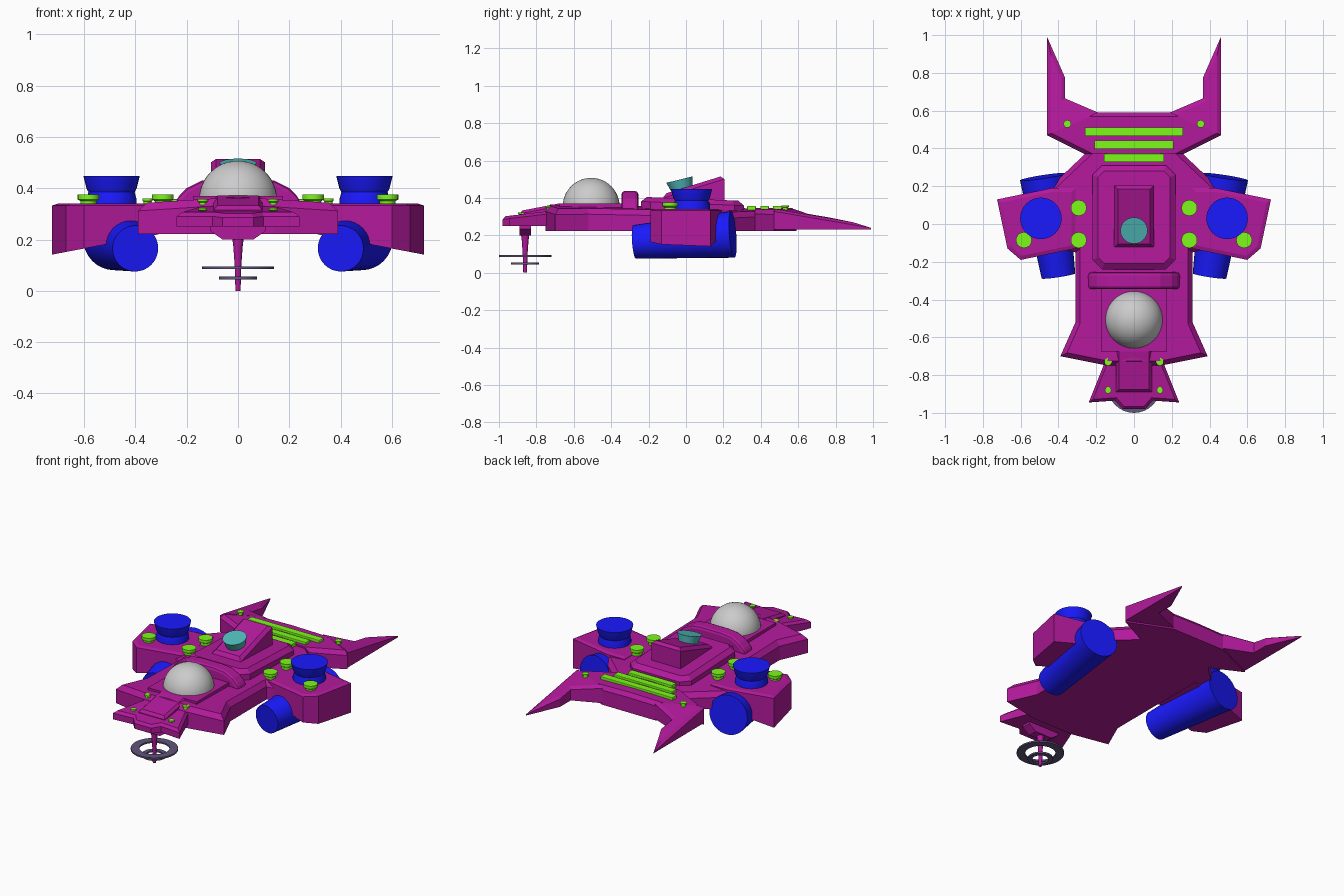
import bpy, bmesh
from math import sin, cos, pi, radians
from mathutils import Matrix, Vector

if "Cube" in bpy.data.objects:
    bpy.data.objects.remove(bpy.data.objects["Cube"])


def material(name, rgb):
    m = bpy.data.materials.new(name)
    m.diffuse_color = (*rgb, 1)
    m.use_nodes = True
    m.node_tree.nodes["Principled BSDF"].inputs["Base Color"].default_value = m.diffuse_color
    return m


PURPLE = material("purple", (0.45, 0.01, 0.33))
BLUE = material("blue", (0.01, 0.01, 1.0))
GREEN = material("green", (0.2, 0.95, 0.01))
TEAL = material("teal", (0.08, 0.5, 0.5))
DARK = material("dark", (0.12, 0.09, 0.2))


def finish(bm, name, mat, mirror=False, smooth=False):
    bmesh.ops.remove_doubles(bm, verts=bm.verts, dist=1e-5)
    bmesh.ops.recalc_face_normals(bm, faces=bm.faces)
    me = bpy.data.meshes.new(name)
    bm.to_mesh(me)
    bm.free()
    ob = bpy.data.objects.new(name, me)
    bpy.context.collection.objects.link(ob)
    if mat:
        me.materials.append(mat)
    if mirror:
        ob.modifiers.new("mirror", 'MIRROR')
    if smooth:
        bpy.ops.object.select_all(action='DESELECT')
        ob.select_set(True)
        bpy.context.view_layer.objects.active = ob
        bpy.ops.object.shade_smooth_by_angle(angle=radians(35))
    return ob


def inset(pts, d, seams):
    """Offset a counter-clockwise outline inwards, leaving seam edges in place."""
    n, out = len(pts), []
    normals = []
    for i in range(n):
        e = (Vector(pts[(i + 1) % n]) - Vector(pts[i])).normalized()
        still = i in seams or (pts[i][0] == 0 and pts[(i + 1) % n][0] == 0)
        normals.append((-e.y, e.x, 0 if still else d))
    for i, (x, y) in enumerate(pts):
        a, b, c = normals[i - 1]
        p, q, r = normals[i]
        det = a * q - b * p
        if abs(det) < 1e-3:
            out.append((x + a * c, y + b * c))
        else:
            out.append((x + (c * q - b * r) / det, y + (a * r - c * p) / det))
    return out


def plate(name, pts, bottom, top, width, drop, seams=()):
    """Half outline with a chamfered upper rim, mirrored across x = 0."""
    bm = bmesh.new()
    inner = inset(pts, width, seams)
    lo = [bm.verts.new((x, y, bottom(x, y))) for x, y in pts]
    mid = [bm.verts.new((x, y, top(x, y) - drop)) for x, y in pts]
    hi = [bm.verts.new((x, y, top(x, y))) for x, y in inner]
    caps = [bm.faces.new(lo[::-1]), bm.faces.new(hi)]
    n = len(pts)
    for i in range(n):
        j = (i + 1) % n
        if pts[i][0] == 0 and pts[j][0] == 0:
            continue
        bm.faces.new((lo[i], lo[j], mid[j], mid[i]))
        bm.faces.new((mid[i], mid[j], hi[j], hi[i]))
    bmesh.ops.triangulate(bm, faces=caps)
    return finish(bm, name, PURPLE, mirror=True)


def lathe(name, prof, mat, place=Matrix(), mirror=False, n=32, closed=False):
    """Spin an (r, z) profile about local z."""
    bm = bmesh.new()
    rings = [[bm.verts.new(place @ Vector((r * cos(2 * pi * k / n), r * sin(2 * pi * k / n), z)))
              for k in range(n)] for r, z in prof]
    pairs = list(zip(rings, rings[1:]))
    if closed:
        pairs.append((rings[-1], rings[0]))
    else:
        bm.faces.new(rings[0])
        bm.faces.new(rings[-1])
    for a, b in pairs:
        for k in range(n):
            m = (k + 1) % n
            bm.faces.new((a[k], a[m], b[m], b[k]))
    return finish(bm, name, mat, mirror, smooth=True)


def slab(name, half, y0, y1, mat, bevel=0):
    """Symmetric (x, z) profile extruded along y."""
    prof = half + [(-x, z) for x, z in reversed(half)]
    bm = bmesh.new()
    f = bm.faces.new([bm.verts.new((x, y0, z)) for x, z in prof])
    new = bmesh.ops.extrude_face_region(bm, geom=[f])["geom"]
    bmesh.ops.translate(bm, vec=(0, y1 - y0, 0),
                        verts=[v for v in new if isinstance(v, bmesh.types.BMVert)])
    ob = finish(bm, name, mat)
    if bevel:
        b = ob.modifiers.new("bevel", 'BEVEL')
        b.width, b.segments, b.limit_method = bevel, 2, 'ANGLE'
    return ob


def flat(z):
    return lambda x, y: z


# Main hull, tail deck and rear fins
plate("hull", [(0, -.75), (.14, -.75), (.39, -.70), (.31, -.52), (.31, -.15), (.44, -.12),
               (.44, .20), (.26, .37), (0, .37)],
      flat(.222), lambda x, y: .365 - .02 * (y + .7) - .06 * x, .025, .03, seams={7})
plate("tail_deck", [(0, .37), (.26, .37), (.46, .47), (.19, .59), (0, .59)],
      flat(.222), lambda x, y: .345 - .02 * x, .02, .025, seams={0, 2})
plate("tail_fin", [(.46, .47), (.46, .99), (.365, .775), (.365, .665), (.19, .59)],
      flat(.232), lambda x, y: .34 - .17 * (y - .47 - (.46 - x) * .444), .02, .012, seams={4})

# Side pods
plate("side_pod", [(.31, -.13), (.60, -.19), (.67, -.13), (.725, .13), (.435, .19), (.31, .19)],
      lambda x, y: .22 - .19 * (x - .31), flat(.34), .02, .008)

# Nose plate, nose block and chin
plate("nose", [(0, -.98), (.06, -.98), (.10, -.935), (.24, -.945), (.16, -.745), (.16, -.70), (0, -.70)],
      flat(.25), lambda x, y: .305 + .12 * (y + .94), .015, .015)
plate("nose_block", [(0, -.89), (.095, -.89), (.095, -.66), (0, -.66)],
      flat(.27), lambda x, y: .33 + .19 * (y + .89), .015, .015)
slab("chin", [(.11, .26), (.11, .235), (.06, .20)], -.89, -.83, PURPLE)

# Dome seat, dome and collar
slab("dome_seat", [(.175, .33), (.175, .37)], -.675, -.345, PURPLE)
lathe("dome", [(.152 * cos(a), .355 + .152 * sin(a)) for a in [k * pi / 24 for k in range(13)]],
      None, Matrix.Translation((0, -.507, 0)), n=40)
slab("collar", [(.245, .32), (.24, .36), (.20, .40), (.14, .43), (.07, .437)], -.345, -.255, PURPLE, .018)

# Raised deck with wedge tower and tilted hatch
plate("raised_deck", [(0, -.24), (.17, -.24), (.22, -.19), (.22, .26), (.17, .31), (0, .31)],
      flat(.32), lambda x, y: .405 - .04 * (y + .22), .03, .025)
plate("wedge_tower", [(0, -.125), (.105, -.125), (.105, .205), (0, .205)],
      flat(.36), lambda x, y: .42 + .31 * (y + .12), .02, .02)
lathe("hatch", [(.056, -.06), (.072, 0)], TEAL,
      Matrix.Translation((0, -.035, .498)) @ Matrix.Rotation(radians(14), 4, 'X'))

# Engines under the pods, from front end to rear end
front, rear = Vector((.40, -.275, .165)), Vector((.48, .25, .205))
axis = rear - front
lathe("engine", [(.09, 0), (.125, axis.length)], BLUE,
      Matrix.Translation(front) @ axis.to_track_quat('Z', 'Y').to_matrix().to_4x4(), mirror=True)

# Pod turrets
lathe("turret", [(.098, .32), (.098, .355), (.09, .385), (.098, .40), (.11, .448)], BLUE,
      Matrix.Translation((.493, .03, 0)), mirror=True)

# Green studs: x, y, top z, radius
for i, (x, y, z, r) in enumerate([(.293, .085, .375, .042), (.293, -.085, .375, .042),
                                  (.583, -.085, .375, .042), (.353, .53, .36, .02),
                                  (.137, -.73, .357, .02), (.137, -.88, .322, .017)]):
    lathe(f"stud_{i + 1}", [(r * .72, -.06), (r * .75, -r * .6), (r, -r * .45), (r, 0)], GREEN,
          Matrix.Translation((x, y, z)), mirror=True, n=20)

# Green tail vents
for i, (w, y) in enumerate([(.26, .488), (.21, .42), (.16, .35)]):
    slab(f"vent_bar_{i + 1}", [(w, .33), (w, .358)], y - .023, y + .023, GREEN, .004)

# Drop mast with two flat rings
mast = Matrix.Translation((0, -.86, 0))
lathe("mast", [(.01, 0), (.013, .10), (.018, .17), (.024, .22)], PURPLE, mast, n=16)
for name, r1, r0, z in [("large_ring", .14, .09, .09), ("small_ring", .075, .048, .05)]:
    lathe(name, [(r0, z - .005), (r1, z - .005), (r1, z + .005), (r0, z + .005)], DARK, mast, closed=True)
